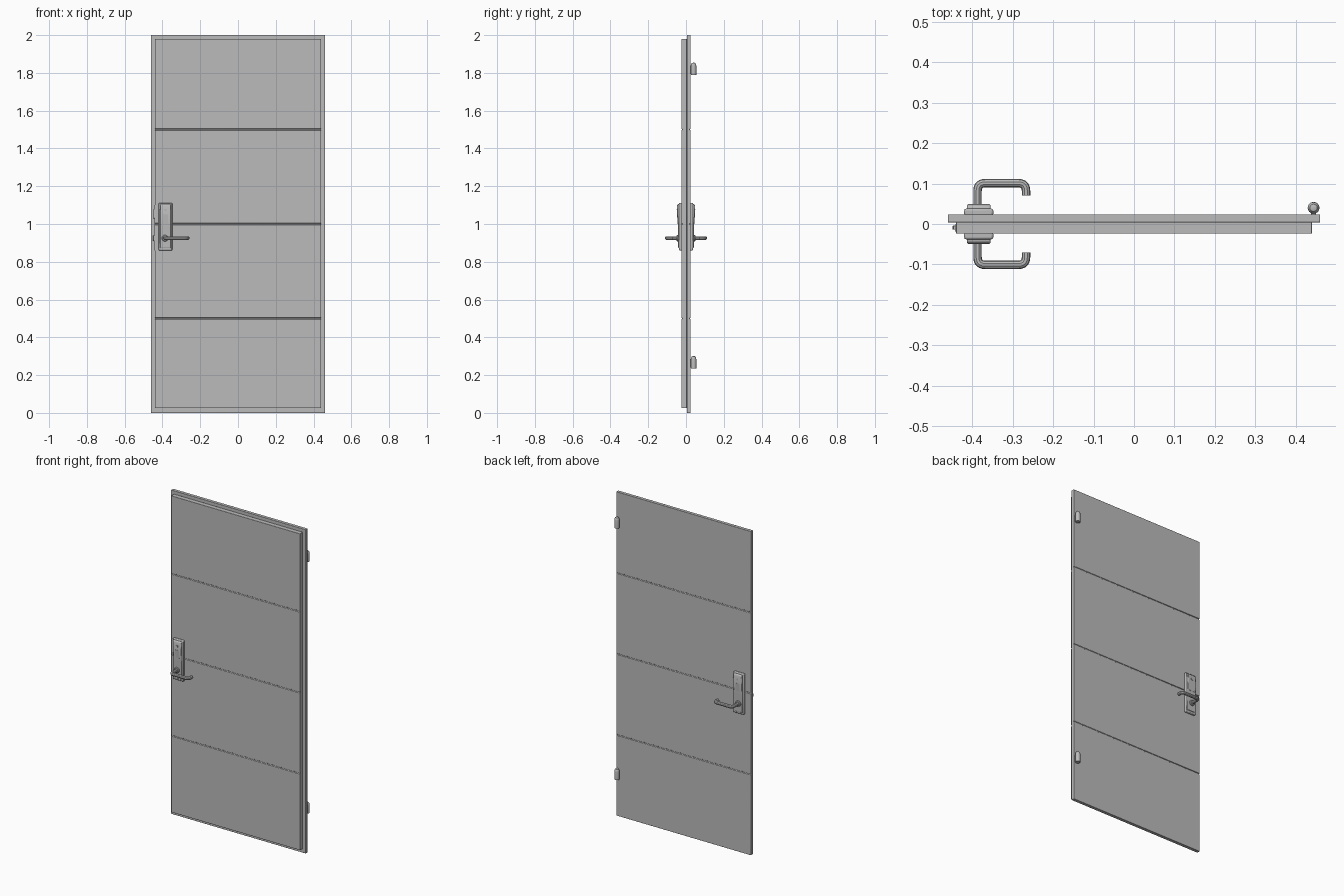
import bpy
import bmesh
from math import radians
from mathutils import Vector

cube = bpy.data.objects.get("Cube")
if cube:
    bpy.data.objects.remove(cube, do_unlink=True)

grey = bpy.data.materials.new("plain grey")
grey.use_nodes = True
tone = (0.5, 0.5, 0.5, 1)
grey.diffuse_color = tone
grey.node_tree.nodes["Principled BSDF"].inputs["Base Color"].default_value = tone


def finish(name, bm, bevel=0, segments=2):
    """Turn a bmesh into a shaded, optionally bevelled object."""
    bmesh.ops.recalc_face_normals(bm, faces=bm.faces)
    mesh = bpy.data.meshes.new(name)
    bm.to_mesh(mesh)
    bm.free()
    mesh.materials.append(grey)
    obj = bpy.data.objects.new(name, mesh)
    bpy.context.collection.objects.link(obj)
    if bevel:
        mod = obj.modifiers.new("bevel", "BEVEL")
        mod.width, mod.segments = bevel, segments
        mod.limit_method = "ANGLE"
    bpy.ops.object.select_all(action="DESELECT")
    bpy.context.view_layer.objects.active = obj
    obj.select_set(True)
    bpy.ops.object.shade_smooth_by_angle(angle=radians(35))
    return obj


def extrude_x(name, profile, x0, x1, bevel=0):
    """Extrude a closed (y, z) profile from x0 to x1."""
    bm = bmesh.new()
    face = bm.faces.new([bm.verts.new((x0, y, z)) for y, z in profile])
    new = bmesh.ops.extrude_face_region(bm, geom=[face])["geom"]
    verts = [g for g in new if isinstance(g, bmesh.types.BMVert)]
    bmesh.ops.translate(bm, verts=verts, vec=(x1 - x0, 0, 0))
    return finish(name, bm, bevel)


def box(name, x, y, z, bevel=0):
    return extrude_x(name, [(y[0], z[0]), (y[1], z[0]), (y[1], z[1]), (y[0], z[1])], *x, bevel)


def spin(name, profile, centre, axis="z"):
    """Revolve (radius, height) points about an axis through centre."""
    bm = bmesh.new()
    direction = Vector((0, 0, 1)) if axis == "z" else Vector((0, 1, 0))
    pts = [bm.verts.new(Vector((r, 0, 0)) + direction * h) for r, h in profile]
    edges = [bm.edges.new(pair) for pair in zip(pts, pts[1:])]
    bmesh.ops.spin(bm, geom=pts + edges, cent=(0, 0, 0), axis=direction,
                   angle=radians(360), steps=24)
    bmesh.ops.remove_doubles(bm, verts=bm.verts, dist=1e-5)
    bmesh.ops.translate(bm, verts=bm.verts, vec=centre)
    return finish(name, bm)


def leaf(name, half_width, inner, outer, z0, z1):
    """Door slab with horizontal grooves across its outer face."""
    depth = 0.004 if outer > inner else -0.004
    profile = [(inner, z1), (inner, z0), (outer, z0)]
    for z in (0.5, 1.0, 1.5):
        profile += [(outer, z - 0.004), (outer - depth, z - 0.003),
                    (outer - depth, z + 0.003), (outer, z + 0.004)]
    profile.append((outer, z1))
    return extrude_x(name, profile, -half_width, half_width, 0.0012)


# Door slabs: the rear one overlaps the front one all round
leaf("rear_door_leaf", 0.46, 0.004, 0.024, 0, 2)
leaf("front_door_leaf", 0.44, 0.004, -0.024, 0.026, 1.98)

# Lock faceplate and bolts on the closing edge
box("lock_faceplate", (-0.4425, -0.438), (-0.019, -0.001), (0.86, 1.10))
box("latch_bolt", (-0.449, -0.43), (-0.014, -0.004), (0.91, 0.94), 0.002)
box("dead_bolt", (-0.447, -0.43), (-0.014, -0.004), (1.03, 1.08), 0.001)

# Matching lock sets on both faces
for side, s in (("rear", 1), ("front", -1)):
    box(side + "_handle_plate", (-0.42, -0.348), sorted((s * 0.02, s * 0.038)),
        (0.86, 1.112), 0.005)
    wedge = [(0.03, 0.872), (0.041, 0.872), (0.042, 0.98), (0.049, 1.095),
             (0.045, 1.104), (0.03, 1.107)]
    extrude_x(side + "_reader_cover", [(s * y, z) for y, z in wedge],
              -0.413, -0.355, 0.003)
    # Raised reader window and indicator follow the sloping cover
    for part, x0, x1, z0, z1 in (("window", -0.397, -0.371, 1.0, 1.05),
                                 ("indicator", -0.39, -0.378, 1.07, 1.08)):
        def slope(z):
            return 0.042 + (z - 0.98) * 0.061
        plate = [(slope(z0) - 0.002, z0), (slope(z0) + 0.001, z0),
                 (slope(z1) + 0.001, z1), (slope(z1) - 0.002, z1)]
        extrude_x(side + "_reader_" + part, [(s * y, z) for y, z in plate], x0, x1)
    spin(side + "_lever_collar", [(0, 0), (0.017, 0), (0.017, s * 0.008),
                                  (0.014, s * 0.011), (0, s * 0.011)],
         (-0.387, s * 0.038, 0.925), "y")

    # Bent lever with rounded corners
    curve = bpy.data.curves.new(side + "_lever", "CURVE")
    curve.dimensions = "3D"
    curve.bevel_depth, curve.bevel_resolution = 0.0105, 3
    curve.use_fill_caps = True
    path = [Vector(p) for p in ((-0.387, 0.036), (-0.387, 0.101),
                                (-0.267, 0.101), (-0.267, 0.07))]
    points = [path[0]]
    for before, corner, after in zip(path, path[1:], path[2:]):
        a = corner + (before - corner).normalized() * 0.019
        b = corner + (after - corner).normalized() * 0.019
        for i in range(7):
            t = i / 6
            points.append(a * (1 - t) ** 2 + corner * 2 * t * (1 - t) + b * t * t)
    points.append(path[-1])
    spline = curve.splines.new("POLY")
    spline.points.add(len(points) - 1)
    for point, p in zip(spline.points, points):
        point.co = (p.x, s * p.y, 0.925, 1)
    curve.materials.append(grey)
    lever = bpy.data.objects.new(side + "_lever", curve)
    bpy.context.collection.objects.link(lever)
    bpy.ops.object.select_all(action="DESELECT")
    bpy.context.view_layer.objects.active = lever
    lever.select_set(True)
    bpy.ops.object.convert(target="MESH")
    bpy.ops.object.shade_smooth_by_angle(angle=radians(35))

# Domed hinge barrels on the rear face
for name, z in (("lower", 0.235), ("upper", 1.788)):
    spin(name + "_hinge_barrel", [(0, 0), (0.0145, 0), (0.0145, 0.05), (0.013, 0.058),
                                  (0.009, 0.064), (0, 0.067)], (0.444, 0.04, z))
    box(name + "_hinge_leaf", (0.438, 0.45), (0.02, 0.036), (z + 0.005, z + 0.05))
